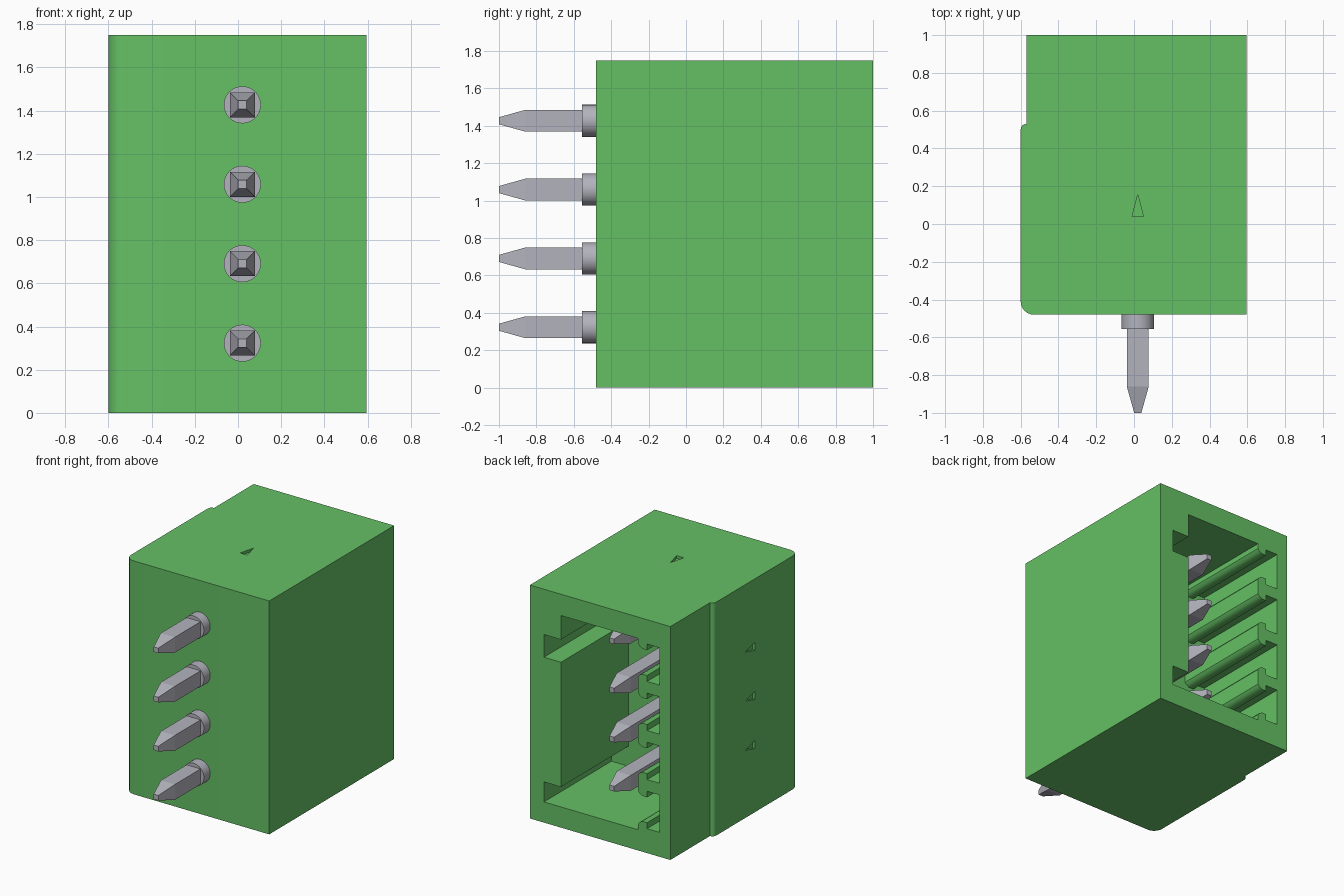
import bpy, bmesh, math
from mathutils import Vector

if "Cube" in bpy.data.objects:
    bpy.data.objects.remove(bpy.data.objects["Cube"], do_unlink=True)


def material(name, rgb):
    m = bpy.data.materials.new(name)
    m.use_nodes = True
    m.diffuse_color = (*rgb, 1)
    m.node_tree.nodes["Principled BSDF"].inputs["Base Color"].default_value = (*rgb, 1)
    return m


green = material("green plastic", (0.13, 0.53, 0.13))
metal = material("pin metal", (0.45, 0.45, 0.51))


def finish(bm, name, mat):
    bmesh.ops.recalc_face_normals(bm, faces=bm.faces)
    me = bpy.data.meshes.new(name)
    bm.to_mesh(me)
    bm.free()
    ob = bpy.data.objects.new(name, me)
    bpy.context.collection.objects.link(ob)
    me.materials.append(mat)
    return ob


def prism(bm, pts, place, lo, hi):
    """Extrude a 2D outline; place(a, b, depth) gives the 3D point."""
    face = bm.faces.new([bm.verts.new(place(a, b, lo)) for a, b in pts])
    out = bmesh.ops.extrude_face_region(bm, geom=[face])
    move = Vector(place(0, 0, hi)) - Vector(place(0, 0, lo))
    verts = [v for v in out["geom"] if isinstance(v, bmesh.types.BMVert)]
    bmesh.ops.translate(bm, verts=verts, vec=move)


def arc(cx, cy, r, a0, a1, n=6):
    angles = [math.radians(a0 + (a1 - a0) * i / n) for i in range(n + 1)]
    return [(cx + r * math.cos(a), cy + r * math.sin(a)) for a in angles]


H = 1.75
PITCH = 0.368
PIN_X = 0.02
PIN_Z = [H / 2 + PITCH * (i - 1.5) for i in range(4)]


def along_z(a, b, d):
    return (a, b, d)


def along_y(a, b, d):
    return (a, d, b)


def along_x(a, b, d):
    return (d, a, b)


# Housing: plan outline with a rounded corner and a step on one side
outline = [(0.595, -0.48), (0.595, 1.0), (-0.57, 1.0), (-0.57, 0.53)]
outline += arc(-0.57, 0.50, 0.03, 90, 180)
outline += arc(-0.53, -0.41, 0.07, 180, 270)
bm = bmesh.new()
prism(bm, outline, along_z, 0, H)
housing = finish(bm, "housing", green)

# Socket cavity: two keyways on one wall, four undercut slots on the other
TOP, FLOOR, WALL, KEY = 1.59, 0.155, 0.337, 0.478
IN, LIP, OUT = -0.303, -0.377, -0.479
cavity = [(IN, TOP), (WALL, TOP), (WALL, 1.41), (KEY, 1.41), (KEY, 1.24), (WALL, 1.24),
          (WALL, 0.305), (KEY, 0.305), (KEY, FLOOR), (IN, FLOOR)]
half_slot = [(IN, 0.125), (IN - 0.012, 0.108), (IN - 0.035, 0.095), (LIP, 0.095),
             (LIP, 0.14), (OUT, 0.14)]
for z in PIN_Z:
    cavity += [(x, z - h) for x, h in half_slot]
    cavity += [(x, z + h) for x, h in reversed(half_slot)]
bm = bmesh.new()
prism(bm, cavity, along_y, 0.2, 1.1)

# Engraved arrow marks on the top and on the stepped side
prism(bm, [(PIN_X - 0.03, 0.04), (PIN_X + 0.03, 0.04), (PIN_X, 0.155)],
      along_z, H - 0.02, H + 0.05)
for i in range(3):
    z = H / 2 + PITCH * (i - 1)
    prism(bm, [(0.04, z - 0.03), (0.04, z + 0.03), (0.155, z)], along_x, -0.65, -0.58)
cutter = finish(bm, "cutter", green)
cutter.hide_render = True

cut = housing.modifiers.new("cavity", "BOOLEAN")
cut.object = cutter
cut.operation = "DIFFERENCE"
cut.solver = "EXACT"
bpy.context.view_layer.objects.active = housing
housing.select_set(True)
bpy.ops.object.modifier_apply(modifier=cut.name)
bpy.data.objects.remove(cutter, do_unlink=True)


# Contact pins: square bar with tapered ends and a round collar
def pin(z, index):
    bm = bmesh.new()
    rings = []
    for y, h in [(-1.0, 0.019), (-0.86, 0.058), (0.71, 0.058), (0.85, 0.019)]:
        rings.append([bm.verts.new((PIN_X + sx * h, y, z + sz * h))
                      for sx, sz in ((-1, -1), (1, -1), (1, 1), (-1, 1))])
    bm.faces.new(rings[0])
    bm.faces.new(rings[-1])
    for a, b in zip(rings, rings[1:]):
        for i in range(4):
            j = (i + 1) % 4
            bm.faces.new((a[i], a[j], b[j], b[i]))
    finish(bm, f"pin_{index}", metal)

    bm = bmesh.new()
    circle = arc(PIN_X, z, 0.086, 0, 360, 32)[:-1]
    prism(bm, circle, along_y, -0.555, -0.47)
    return finish(bm, f"pin_collar_{index}", metal)


collars = [pin(z, i + 1) for i, z in enumerate(PIN_Z)]

# Smooth the rounded parts, keeping edges sharp
bpy.ops.object.select_all(action="DESELECT")
for ob in collars + [housing]:
    ob.select_set(True)
bpy.ops.object.shade_smooth_by_angle(angle=math.radians(30))
